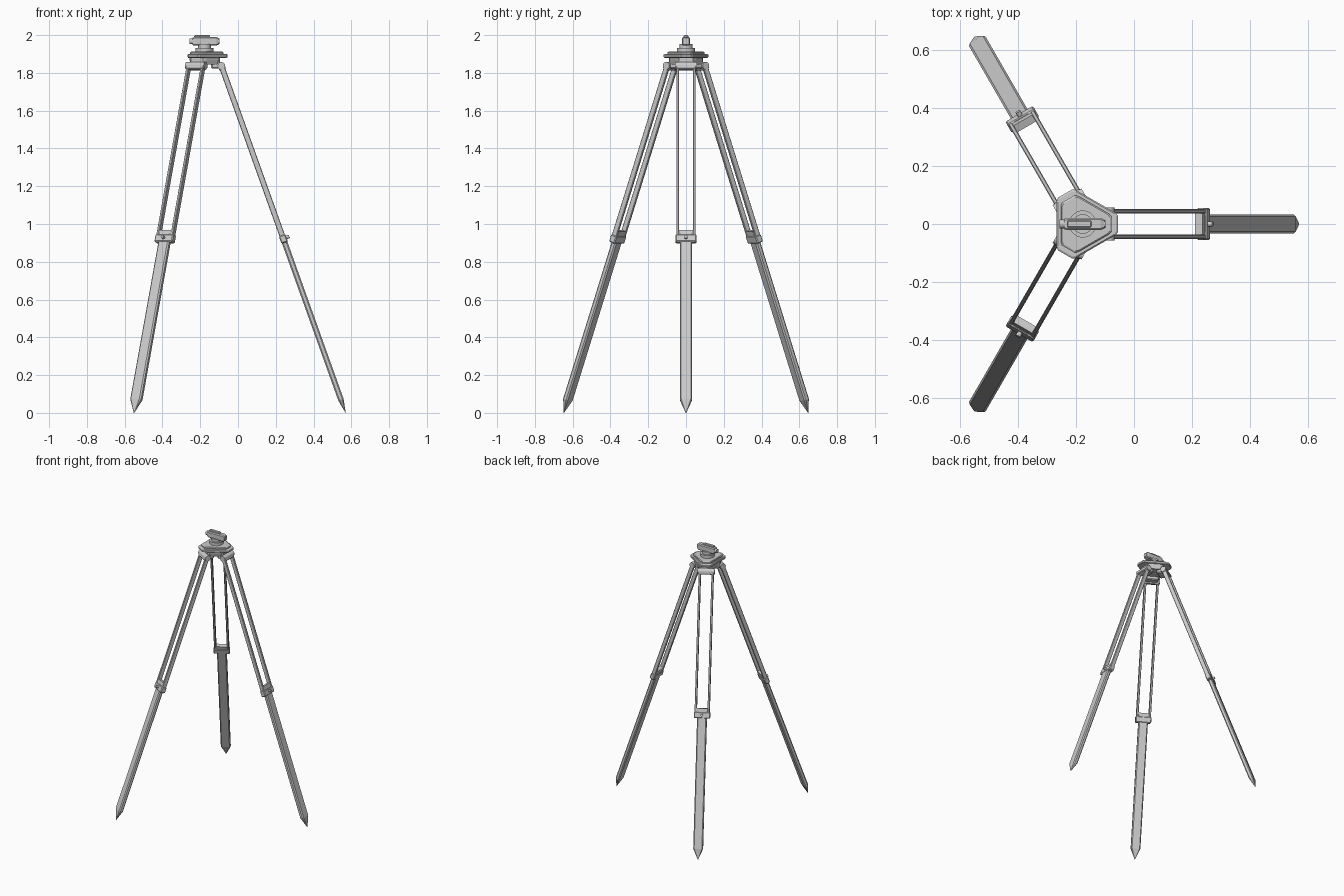
import bpy, bmesh
from math import radians, pi, cos, sin
from mathutils import Matrix, Vector

cube = bpy.data.objects.get("Cube")
if cube:
    bpy.data.objects.remove(cube)

grey = bpy.data.materials.new("light grey")
grey.use_nodes = True
tone = (0.6, 0.6, 0.6, 1)
grey.diffuse_color = tone
grey.node_tree.nodes["Principled BSDF"].inputs["Base Color"].default_value = tone

CENTRE = Matrix.Translation((-0.177, 0, 0))


def add(name, bm, frame, bevel=0, smooth=False):
    bmesh.ops.recalc_face_normals(bm, faces=bm.faces)
    mesh = bpy.data.meshes.new(name)
    bm.to_mesh(mesh)
    bm.free()
    ob = bpy.data.objects.new(name, mesh)
    bpy.context.collection.objects.link(ob)
    ob.matrix_world = frame
    mesh.materials.append(grey)
    if bevel:
        mod = ob.modifiers.new("soft_edge", 'BEVEL')
        mod.width = bevel
        mod.segments = 1
    if smooth:
        bpy.ops.object.select_all(action='DESELECT')
        ob.select_set(True)
        bpy.context.view_layer.objects.active = ob
        bpy.ops.object.shade_smooth_by_angle(angle=radians(35))
    return ob


def box(name, frame, low, high, bevel=0):
    low, high = Vector(low), Vector(high)
    bm = bmesh.new()
    bmesh.ops.create_cube(bm, size=1)
    bmesh.ops.scale(bm, vec=high - low, verts=bm.verts)
    bmesh.ops.translate(bm, vec=(low + high) / 2, verts=bm.verts)
    return add(name, bm, frame, bevel)


def cylinder(name, frame, centre, radius, depth, axis='Z', top=None, sides=24):
    bm = bmesh.new()
    bmesh.ops.create_cone(bm, cap_ends=True, segments=sides, radius1=radius,
                          radius2=radius if top is None else top, depth=depth)
    turn = {'X': Matrix.Rotation(pi / 2, 4, 'Y'),
            'Y': Matrix.Rotation(pi / 2, 4, 'X'), 'Z': Matrix()}[axis]
    bm.transform(Matrix.Translation(centre) @ turn)
    return add(name, bm, frame, smooth=True)


def loft(name, frame, outline, sections):
    """Skin an outline through (height, scale) sections."""
    bm = bmesh.new()
    rings = [[bm.verts.new((x * k, y * k, z)) for x, y in outline] for z, k in sections]
    n = len(outline)
    for a, b in zip(rings, rings[1:]):
        for i in range(n):
            j = (i + 1) % n
            bm.faces.new((a[i], a[j], b[j], b[i]))
    bm.faces.new(rings[0])
    bm.faces.new(rings[-1])
    return add(name, bm, frame)


def chamfered(hx, hy, c):
    return [(hx, hy - c), (hx - c, hy), (c - hx, hy), (-hx, hy - c),
            (-hx, c - hy), (c - hx, -hy), (hx - c, -hy), (hx, c - hy)]


# Three legs, each in a frame with x outward, y across and z up along the leg
lean = -radians(19.7)
for side, angle in (("left", 0), ("back", 120), ("front", 240)):
    spoke = CENTRE @ Matrix.Rotation(radians(angle), 4, 'Z')
    leg = spoke @ Matrix.Translation((0.747, 0, 0)) @ Matrix.Rotation(lean, 4, 'Y')

    # Pointed lower leg
    loft(side + "_lower_leg", leg, chamfered(0.015, 0.033, 0.007),
         [(0, 0.04), (0.075, 1), (1.0, 1)])
    # Pair of slats
    for s in (-1, 1):
        ys = sorted((s * 0.036, s * 0.051))
        box(side + "_slat", leg, (-0.015, ys[0], 0.965), (0.015, ys[1], 1.945), 0.003)
    # Height clamp with its crossbar and screw
    box(side + "_clamp", leg, (-0.018, -0.055, 0.957), (0.018, 0.055, 1.0), 0.005)
    box(side + "_crossbar", leg, (-0.015, -0.037, 1.0), (0.013, 0.037, 1.025))
    cylinder(side + "_clamp_screw", leg, (0.022, 0, 0.98), 0.009, 0.024, 'X', sides=12)
    # Hinge at the top of the leg
    cylinder(side + "_hinge", leg, (0, 0, 1.952), 0.02, 0.115, 'Y')
    box(side + "_hinge_block", leg, (-0.018, -0.052, 1.93), (0.018, 0.052, 1.96), 0.004)
    box(side + "_hub_bracket", spoke, (0.035, -0.043, 1.822), (0.082, 0.043, 1.885), 0.006)


# Rounded triangular platform with its corners between the legs
def triangle(flat, corner):
    pts = []
    for k in range(3):
        mid = radians(60 + 120 * k)
        half = (2 * flat - corner) * 3 ** 0.5
        for c, h in ((corner * 0.94, -half - 0.012), (corner, -half), (corner, half),
                     (corner * 0.94, half + 0.012)):
            pts.append((c * cos(mid) - h * sin(mid), c * sin(mid) + h * cos(mid)))
    return pts


loft("hub", CENTRE, triangle(0.05, 0.08), [(1.845, 0.9), (1.87, 1), (1.886, 1)])
loft("platform", CENTRE, triangle(0.068, 0.09),
     [(1.880, 0.96), (1.884, 1), (1.896, 1), (1.900, 0.95)])
loft("upper_plate", CENTRE, triangle(0.056, 0.076),
     [(1.898, 1), (1.908, 1), (1.912, 0.94)])

# Turning base and neck
cylinder("turning_base", CENTRE, (0, 0, 1.921), 0.047, 0.024)
cylinder("neck", CENTRE, (0, 0, 1.941), 0.034, 0.024)

# Sighting head
body = CENTRE @ Matrix.Translation((0.075, 0, 1.967)) @ Matrix.Rotation(-pi / 2, 4, 'Y')
loft("head_body", body, chamfered(0.023, 0.021, 0.006),
     [(0, 0.75), (0.014, 1), (0.125, 1), (0.14, 0.85)])
cylinder("eyepiece", CENTRE, (-0.07, 0, 1.967), 0.015, 0.022, 'X')
cylinder("lens_ring", CENTRE, (0.073, 0, 1.967), 0.014, 0.01, 'X')
box("top_sight", CENTRE, (-0.055, -0.012, 1.985), (0.03, 0.012, 2.0), 0.004)
